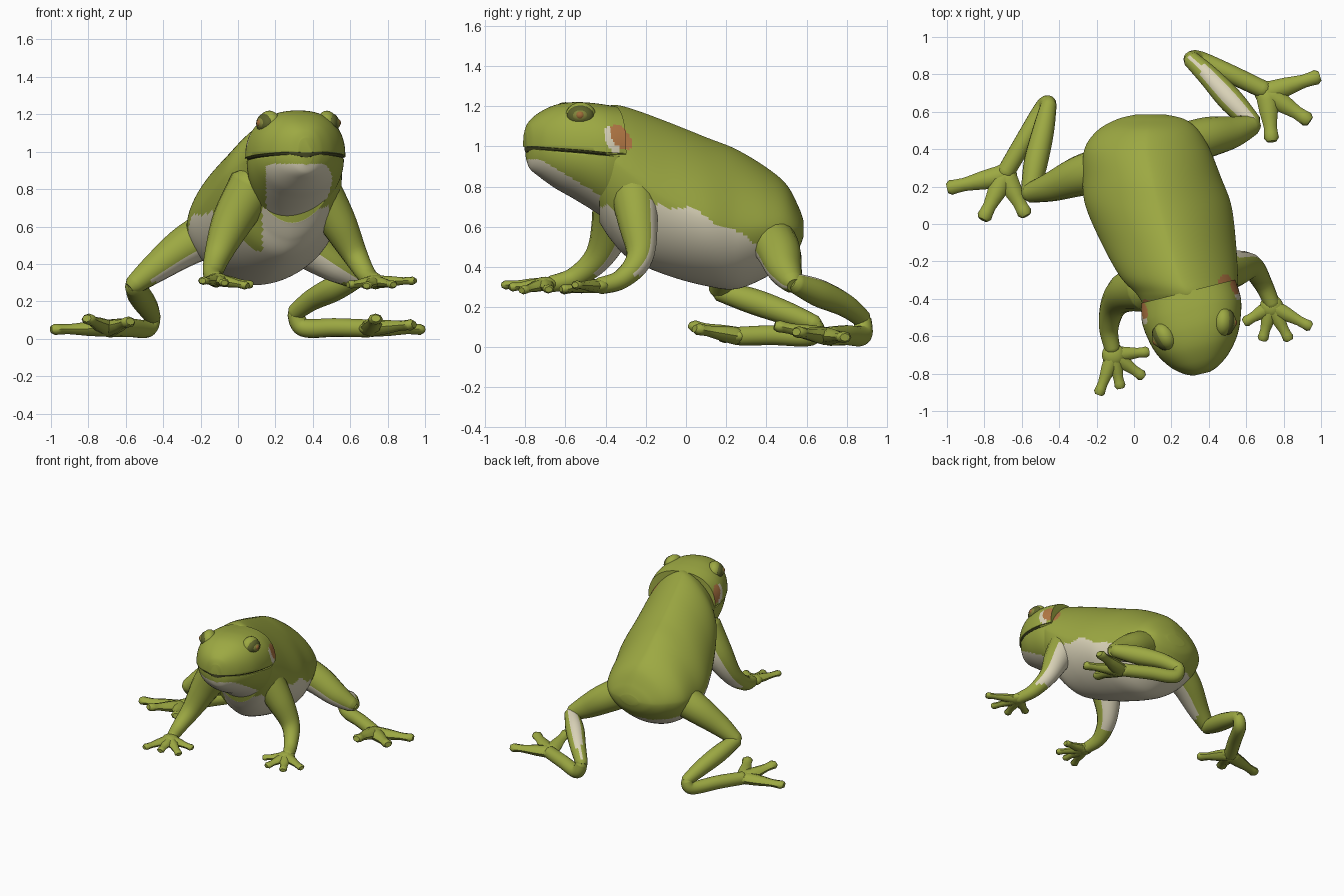
import bpy, bmesh, math
from mathutils import Vector, Matrix

if "Cube" in bpy.data.objects:
    bpy.data.objects.remove(bpy.data.objects["Cube"])

COLOURS = [("green skin", (0.335, 0.395, 0.055)), ("cream belly", (0.70, 0.65, 0.48)),
           ("orange ear", (0.46, 0.19, 0.06)), ("dark mouth", (0.06, 0.065, 0.017)),
           ("olive eye rim", (0.11, 0.125, 0.025)), ("brown pupil", (0.34, 0.15, 0.04)),
           ("eye green", (0.23, 0.24, 0.045))]
MATS = []
for label, rgb in COLOURS:
    m = bpy.data.materials.new(label)
    m.diffuse_color = (*rgb, 1)
    m.use_nodes = True
    m.node_tree.nodes["Principled BSDF"].inputs["Base Color"].default_value = m.diffuse_color
    MATS.append(m)
GREEN, CREAM, ORANGE, DARK, OLIVE, BROWN, EYE = range(7)


def finish(name, bm, rule):
    """Turn a bmesh into an object, colouring faces by rule(centre, normal)."""
    bmesh.ops.recalc_face_normals(bm, faces=bm.faces)
    bm.normal_update()
    for f in bm.faces:
        f.material_index = rule(f.calc_center_median(), f.normal)
        f.smooth = True
    me = bpy.data.meshes.new(name)
    bm.to_mesh(me)
    bm.free()
    for m in MATS:
        me.materials.append(m)
    me.set_sharp_from_angle(angle=math.radians(50))
    ob = bpy.data.objects.new(name, me)
    bpy.context.collection.objects.link(ob)
    return ob


def smooth_rows(rows, sub):
    """Catmull-Rom interpolation of rows of numbers."""
    out = []
    for i in range(len(rows) - 1):
        a, b, c, d = (rows[max(0, min(len(rows) - 1, i + k))] for k in (-1, 0, 1, 2))
        for s in range(sub):
            t = s / sub
            out.append([0.5 * (2 * q + (r - p) * t + (2 * p - 5 * q + 4 * r - u) * t * t
                               + (3 * q - p - 3 * r + u) * t ** 3)
                        for p, q, r, u in zip(a, b, c, d)])
    return out + [list(rows[-1])]


def skin(bm, rings):
    """Bridge rings of points and cap both ends."""
    vs = [[bm.verts.new(p) for p in ring] for ring in rings]
    n = len(vs[0])
    for a, b in zip(vs, vs[1:]):
        for k in range(n):
            bm.faces.new((a[k], a[(k + 1) % n], b[(k + 1) % n], b[k]))
    bm.faces.new(vs[0][::-1])
    bm.faces.new(vs[-1])


def loft(name, rows, rule, yaw=0.0, top=0.9, low=0.9, n=112, sub=14):
    """Rows: centre x, centre y, half width, top z, widest z, bottom z."""
    rings = []
    for cx, cy, w, zt, zm, zb in smooth_rows(rows, sub):
        ring = []
        for k in range(n):
            a = 2 * math.pi * k / n
            power = top if math.sin(a) > 0 else low
            c, s = (math.copysign(abs(v) ** power, v) for v in (math.cos(a), math.sin(a)))
            z = zm + s * ((zt - zm) if s > 0 else (zm - zb))
            ring.append((cx + w * c * math.cos(yaw), cy + w * c * math.sin(yaw), z))
        rings.append(ring)
    bm = bmesh.new()
    skin(bm, rings)
    return finish(name, bm, rule)


def tube(bm, path, n=16, sub=7, flat=1.0):
    """Tapered limb through (x, y, z, radius) points with rounded ends."""
    pts = smooth_rows(path, sub)
    P = [Vector(p[:3]) for p in pts]
    R = [p[3] for p in pts]
    d0, d1 = (P[0] - P[1]).normalized(), (P[-1] - P[-2]).normalized()
    P = [P[0] + d0 * R[0] * 0.5] + P + [P[-1] + d1 * R[-1] * 0.5]
    R = [R[0] * 0.6] + R + [R[-1] * 0.65]
    squash = Vector((1, 1, flat))
    side, rings = None, []
    for i, p in enumerate(P):
        t = (P[min(i + 1, len(P) - 1)] - P[max(i - 1, 0)]).normalized()
        side = t.orthogonal() if side is None else side - t * side.dot(t)
        side.normalize()
        up = t.cross(side)
        rings.append([p + (side * math.cos(2 * math.pi * k / n)
                           + up * math.sin(2 * math.pi * k / n)) * R[i] * squash
                      for k in range(n)])
    skin(bm, rings)


def ball(bm, centre, size, yaw=0.0):
    m = (Matrix.Translation(centre) @ Matrix.Rotation(yaw, 4, 'Z')
         @ Matrix.Diagonal((*size, 1)))
    bmesh.ops.create_uvsphere(bm, u_segments=20, v_segments=12, radius=1, matrix=m)


def limb(name, path, rule):
    bm = bmesh.new()
    tube(bm, path)
    finish(name, bm, rule)


def digits(name, palm, tips, r, palm_r):
    """Flattened palm with tapering digits ending in blunt pads."""
    bm = bmesh.new()
    ball(bm, palm, (palm_r, palm_r, 0.036))
    c = Vector(palm)
    for tip in tips:
        v = Vector(tip)
        tube(bm, [(*c, r * 1.5), (*c.lerp(v, 0.4), r * 1.25), (*c.lerp(v, 0.75), r * 0.88),
                  (*v, r)], n=8, sub=2, flat=0.75)
    finish(name, bm, lambda c, nn: GREEN)


# Skin colour rules
def ear_colour(c):
    y = c.y + (0.325 if c.x > 0.3 else 0.455)
    z = c.z - 1.045
    if ((y + z * 0.4) / 0.047) ** 2 + (z / 0.064) ** 2 < 1:
        return ORANGE
    if ((y + 0.045 + z * 0.3) / 0.036) ** 2 + ((z + 0.01) / 0.064) ** 2 < 1:
        return CREAM
    return GREEN


def body_rule(c, n):
    if c.y < -0.25 and c.z > 0.47 and not 0.13 < c.x < 0.49:  # shoulder patches
        return ear_colour(c)
    edge = 0.70 + 0.012 * math.sin(c.y * 30) - 0.52 * max(0, c.y)
    return CREAM if c.z < edge - (0.03 if c.x < 0 else 0) else ear_colour(c)


def jaw_rule(c, n):
    edge = min(0.935, 0.95 - 0.6 * (c.y + 0.75))
    return CREAM if c.z < edge and c.y < -0.38 and c.x > 0.15 else GREEN


def cream_side(direction, limit, zmin=0.0):
    d = Vector(direction).normalized()
    return lambda c, n: CREAM if n.dot(d) > limit and c.z > zmin else GREEN


def plain(c, n):
    return GREEN


# Body
loft("body", [
    (0.29, -0.43, 0.24, 1.17, 0.95, 0.62), (0.28, -0.37, 0.27, 1.205, 0.93, 0.53),
    (0.24, -0.28, 0.315, 1.19, 0.86, 0.44), (0.185, -0.1, 0.36, 1.125, 0.73, 0.36),
    (0.13, 0.1, 0.39, 1.045, 0.64, 0.305), (0.095, 0.25, 0.37, 0.985, 0.60, 0.29),
    (0.07, 0.4, 0.335, 0.895, 0.60, 0.35), (0.075, 0.5, 0.27, 0.81, 0.60, 0.42),
    (0.09, 0.56, 0.18, 0.70, 0.59, 0.49), (0.09, 0.585, 0.08, 0.63, 0.59, 0.55)],
    body_rule, top=1.24, low=1.1)

# Head, mouth and jaw share one plan outline: distance, half width, top, mouth, jaw bottom
HEAD = [(0.0, 0.255, 1.20, 0.965, 0.61), (0.1, 0.268, 1.215, 0.97, 0.68),
        (0.2, 0.25, 1.22, 0.98, 0.74), (0.29, 0.215, 1.205, 0.988, 0.79),
        (0.37, 0.155, 1.165, 0.995, 0.845), (0.42, 0.09, 1.12, 1.0, 0.885),
        (0.44, 0.04, 1.075, 1.0, 0.93)]
YAW = math.radians(14)


def head_rows(grow, reach, top, mid, bottom):
    return [(0.29 + 0.17 * s, -0.36 - s * reach, w + grow,
             top(t, m), m + mid, bottom(m, b)) for s, w, t, m, b in HEAD]


loft("head", head_rows(0.004, 1, lambda t, m: t, 0, lambda m, b: m - 0.004),
     lambda c, n: ear_colour(c), YAW, 0.85)
loft("mouth", head_rows(-0.004, 0.99, lambda t, m: m + 0.01, 0, lambda m, b: m - 0.03),
     lambda c, n: DARK if c.y < (-0.40 if c.x > 0.3 else -0.5) else GREEN,
     YAW, 0.8, 0.8, 64, 6)
loft("jaw", head_rows(-0.004, 0.98, lambda t, m: m - 0.012, -0.016, lambda m, b: b),
     jaw_rule, YAW, 0.9, 1.0)

# Eyes: eyelid, rim, eyeball and pupil, each stepping outward
for side, (ex, ey) in (("left", (0.15, -0.61)), ("right", (0.495, -0.525))):
    sx = -1 if side == "left" else 1
    out = Vector((sx * math.cos(YAW), sx * math.sin(YAW) - 0.3, 0.12)).normalized()
    e = Vector((ex, ey, 1.15))
    turn = math.atan2(out.y, out.x)
    for part, off, size, col in (
            ("eyelid", -0.02, (0.055, 0.078, 0.072), GREEN),
            ("eye_rim", 0.006, (0.04, 0.068, 0.054), OLIVE),
            ("eyeball", 0.018, (0.034, 0.047, 0.036), EYE),
            ("pupil", 0.038, (0.018, 0.023, 0.021), BROWN)):
        bm = bmesh.new()
        ball(bm, e + out * off, size, turn)
        finish(side + "_" + part, bm, lambda c, n, col=col: col)

# Front legs and hands
arm_rule = cream_side((0, 0.85, -0.5), 0.5, 0.36)
limb("right_front_leg", [(0.42, -0.27, 0.82, 0.12), (0.53, -0.24, 0.63, 0.10),
                         (0.625, -0.23, 0.45, 0.068), (0.69, -0.32, 0.34, 0.05),
                         (0.74, -0.43, 0.305, 0.042)], arm_rule)
limb("left_front_leg", [(0.08, -0.34, 0.82, 0.13), (-0.03, -0.36, 0.63, 0.11),
                        (-0.105, -0.43, 0.455, 0.074), (-0.135, -0.55, 0.35, 0.053),
                        (-0.115, -0.67, 0.315, 0.042)], arm_rule)
digits("right_hand", (0.735, -0.44, 0.305),
       [(0.935, -0.545, 0.31), (0.825, -0.61, 0.29), (0.69, -0.61, 0.285),
        (0.60, -0.52, 0.29)], 0.03, 0.062)
digits("left_hand", (-0.11, -0.70, 0.315),
       [(-0.185, -0.9, 0.31), (-0.075, -0.865, 0.30), (0.04, -0.81, 0.285),
        (0.065, -0.685, 0.29)], 0.03, 0.062)

# Hind legs: thigh, shin, then foot folded back along the shin
thigh_rule = cream_side((0, -0.4, -1), 0.6, 0.3)
limb("right_thigh", [(0.2, 0.40, 0.58, 0.12), (0.38, 0.46, 0.48, 0.11),
                     (0.52, 0.49, 0.39, 0.088), (0.635, 0.53, 0.32, 0.055)], thigh_rule)
limb("left_thigh", [(-0.1, 0.30, 0.59, 0.13), (-0.28, 0.26, 0.495, 0.11),
                    (-0.44, 0.20, 0.38, 0.08), (-0.56, 0.165, 0.285, 0.052)], thigh_rule)
limb("right_shin", [(0.635, 0.54, 0.32, 0.05), (0.52, 0.66, 0.27, 0.068),
                    (0.40, 0.79, 0.21, 0.058), (0.305, 0.88, 0.14, 0.045)],
     cream_side((0, 0.1, 1), 0.82))
limb("left_shin", [(-0.555, 0.165, 0.28, 0.05), (-0.525, 0.33, 0.23, 0.064),
                   (-0.485, 0.5, 0.17, 0.058), (-0.455, 0.645, 0.115, 0.042)], plain)
limb("right_foot", [(0.305, 0.88, 0.14, 0.043), (0.35, 0.875, 0.06, 0.05),
                    (0.52, 0.80, 0.06, 0.05), (0.70, 0.715, 0.055, 0.048)], plain)
limb("left_foot", [(-0.455, 0.645, 0.115, 0.042), (-0.485, 0.62, 0.055, 0.048),
                   (-0.59, 0.44, 0.06, 0.05), (-0.69, 0.27, 0.055, 0.048)], plain)
digits("right_toes", (0.71, 0.70, 0.055),
       [(0.975, 0.785, 0.05), (0.925, 0.56, 0.075), (0.735, 0.46, 0.105)], 0.04, 0.065)
digits("left_toes", (-0.69, 0.26, 0.055),
       [(-0.98, 0.195, 0.05), (-0.80, 0.04, 0.105), (-0.585, 0.06, 0.09)], 0.04, 0.065)
